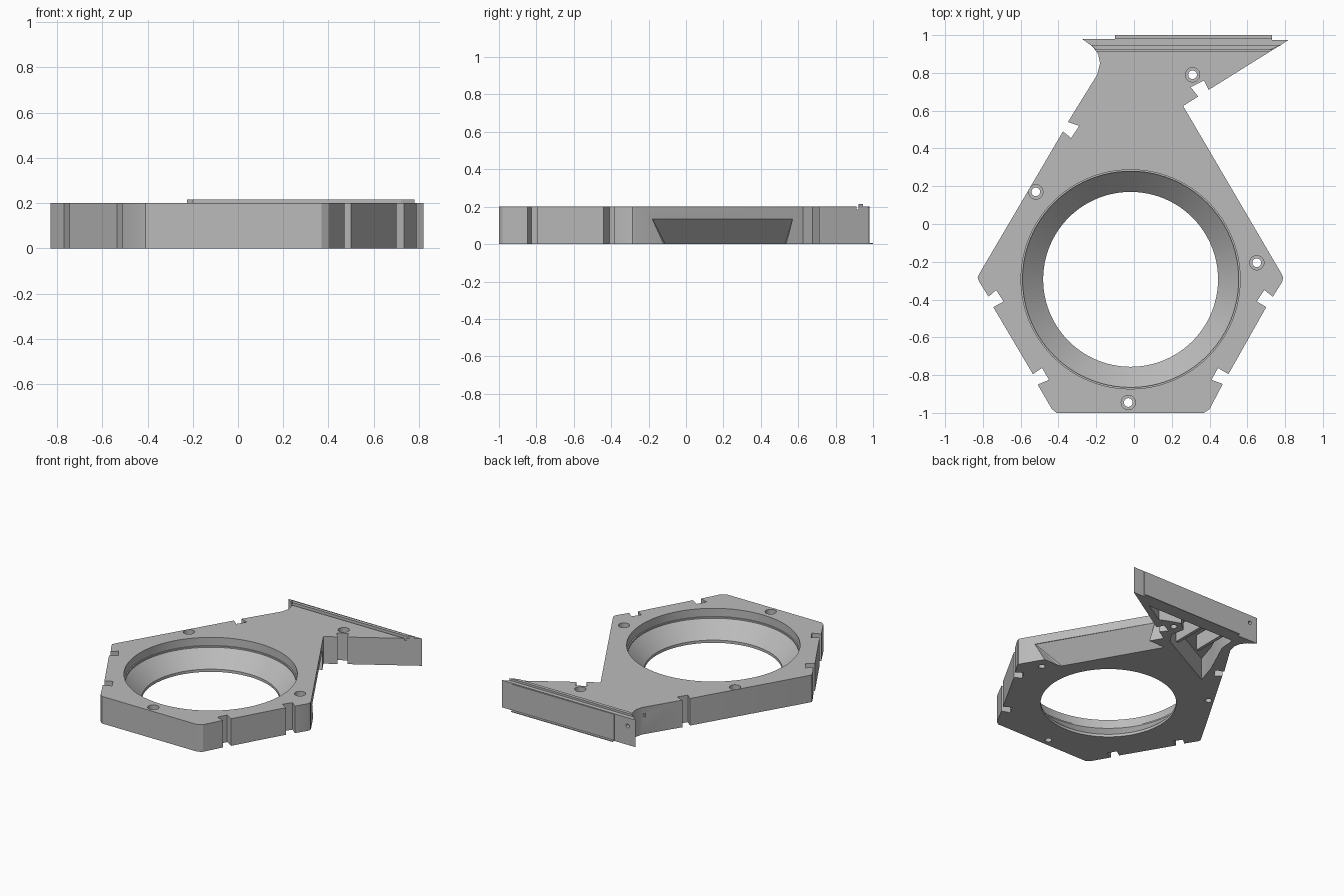
import bpy, bmesh, math
from mathutils import Vector

if "Cube" in bpy.data.objects:
    bpy.data.objects.remove(bpy.data.objects["Cube"], do_unlink=True)

grey = bpy.data.materials.new("plain grey")
grey.use_nodes = True
colour = (0.5, 0.5, 0.5, 1)
grey.diffuse_color = colour
grey.node_tree.nodes["Principled BSDF"].inputs["Base Color"].default_value = colour


def finish(name, bm):
    bmesh.ops.recalc_face_normals(bm, faces=bm.faces)
    me = bpy.data.meshes.new(name)
    bm.to_mesh(me)
    bm.free()
    me.materials.append(grey)
    ob = bpy.data.objects.new(name, me)
    bpy.context.collection.objects.link(ob)
    return ob


def prism(name, outline, z0, z1):
    bm = bmesh.new()
    face = bm.faces.new([bm.verts.new((x, y, z0)) for x, y in outline])
    top = bmesh.ops.extrude_face_region(bm, geom=[face])
    verts = [g for g in top["geom"] if isinstance(g, bmesh.types.BMVert)]
    bmesh.ops.translate(bm, verts=verts, vec=(0, 0, z1 - z0))
    return finish(name, bm)


def box(name, x0, x1, y0, y1, z0, z1):
    return prism(name, [(x0, y0), (x1, y0), (x1, y1), (x0, y1)], z0, z1)


def turned(name, centre, profile, steps):
    """Closed solid of revolution from (radius, height) pairs."""
    bm = bmesh.new()
    rings = []
    for r, z in profile:
        rings.append([bm.verts.new((centre[0] + r * math.cos(k * math.tau / steps),
                                    centre[1] + r * math.sin(k * math.tau / steps), z))
                      for k in range(steps)])
    for low, high in zip(rings, rings[1:]):
        for k in range(steps):
            j = (k + 1) % steps
            bm.faces.new((low[k], low[j], high[j], high[k]))
    bm.faces.new(rings[0])
    bm.faces.new(rings[-1])
    return finish(name, bm)


def hull(name, points):
    bm = bmesh.new()
    for p in points:
        bm.verts.new(p)
    bmesh.ops.convex_hull(bm, input=bm.verts)
    return finish(name, bm)


def cut(target, cutter):
    mod = target.modifiers.new("cut", 'BOOLEAN')
    mod.operation = 'DIFFERENCE'
    mod.solver = 'EXACT'
    mod.object = cutter
    bpy.context.view_layer.objects.active = target
    bpy.ops.object.modifier_apply(modifier=mod.name)
    bpy.data.objects.remove(cutter, do_unlink=True)


# Main plate: six-sided ring body, arm and wedge flange in one outline
outline = [
    (-.275, .98), (-.22, .94), (-.19, .9), (-.18, .85), (-.195, .79),
    (-.35, .54), (-.29, .52), (-.333, .455), (-.376, .49),
    (-.82, -.265), (-.828, -.285), (-.82, -.305),
    (-.77, -.385), (-.73, -.35), (-.69, -.41), (-.745, -.44),
    (-.535, -.795), (-.487, -.762), (-.45, -.825), (-.51, -.85),
    (-.435, -.98), (-.41, -1), (.37, -1), (.4, -.98),
    (.47, -.847), (.41, -.825), (.445, -.762), (.5, -.795),
    (.7, -.44), (.65, -.41), (.69, -.35), (.735, -.385),
    (.785, -.305), (.79, -.285), (.782, -.265),
    (.26, .625), (.34, .675), (.3, .725), (.37, .76), (.395, .71),
    (.82, .975),
]
plate = prism("ring_plate", outline, 0, .2)

# Large funnel opening with a straight upper seat
cut(plate, turned("opening_cutter", (-.018, -.293),
                  [(.463, -.05), (.463, .02), (.572, .13), (.572, .14),
                   (.58, .14), (.58, .25)], 96))

# Counterbored screw holes
for spot in [(.31, .79), (-.52, .17), (.65, -.205), (-.03, -.945)]:
    cut(plate, turned("screw_cutter", spot,
                      [(.023, -.05), (.023, .13), (.038, .13), (.038, .25)], 24))


# Sloped relief under the left side
def edge(y, inset=0):
    return Vector((.26 + (.625 - y) * .58 - inset, y))


points = []
for y_high, y_low in ((-.18, -.11), (.57, .53)):
    for inset, y, z in ((0, y_high, .135), (-.1, y_high, .135),
                        (.136, y_low, 0), (-.1, y_low, 0)):
        points.append((*edge(y, inset), z))
        if z == 0:
            points.append((*edge(y, inset), -.02))
cut(plate, hull("relief_cutter", points))

# Hollow beneath the arm
cut(plate, prism("hollow_cutter",
                 [(.2, .62), (-.3, .36), (-.25, .52), (-.13, .78), (-.12, .9),
                  (.62, .9), (.45, .8), (.38, .83), (.3, .86), (.23, .8), (.25, .7)],
                 -.05, .165))

# Groove in front of the flange and a pin hole through its tip
cut(plate, box("groove_cutter", -.3, .8, .912, .922, .185, .25))
pin = turned("pin_cutter", (0, 0), [(.014, -.2), (.014, .2)], 16)
pin.rotation_euler.x = math.pi / 2
pin.location = (-.21, .97, .14)
bpy.context.view_layer.update()
cut(plate, pin)

bpy.ops.object.select_all(action='DESELECT')
plate.select_set(True)
bpy.context.view_layer.objects.active = plate
bpy.ops.object.shade_smooth_by_angle(angle=math.radians(25))

# Ribs inside the hollow
for i, x in enumerate((-.08, .1)):
    box(f"arm_rib_{i + 1}", x - .012, x + .012, .58, .905, .05, .17)

# Raised lip on the flange, face panel and foot strip
prism("flange_lip", [(-.2, .922), (.72, .922), (.78, .947), (-.225, .947)], .198, .215)
box("flange_panel", -.1, .73, .97, .982, .004, .196)
box("foot_strip", -.1, .73, .96, 1, 0, .006)
